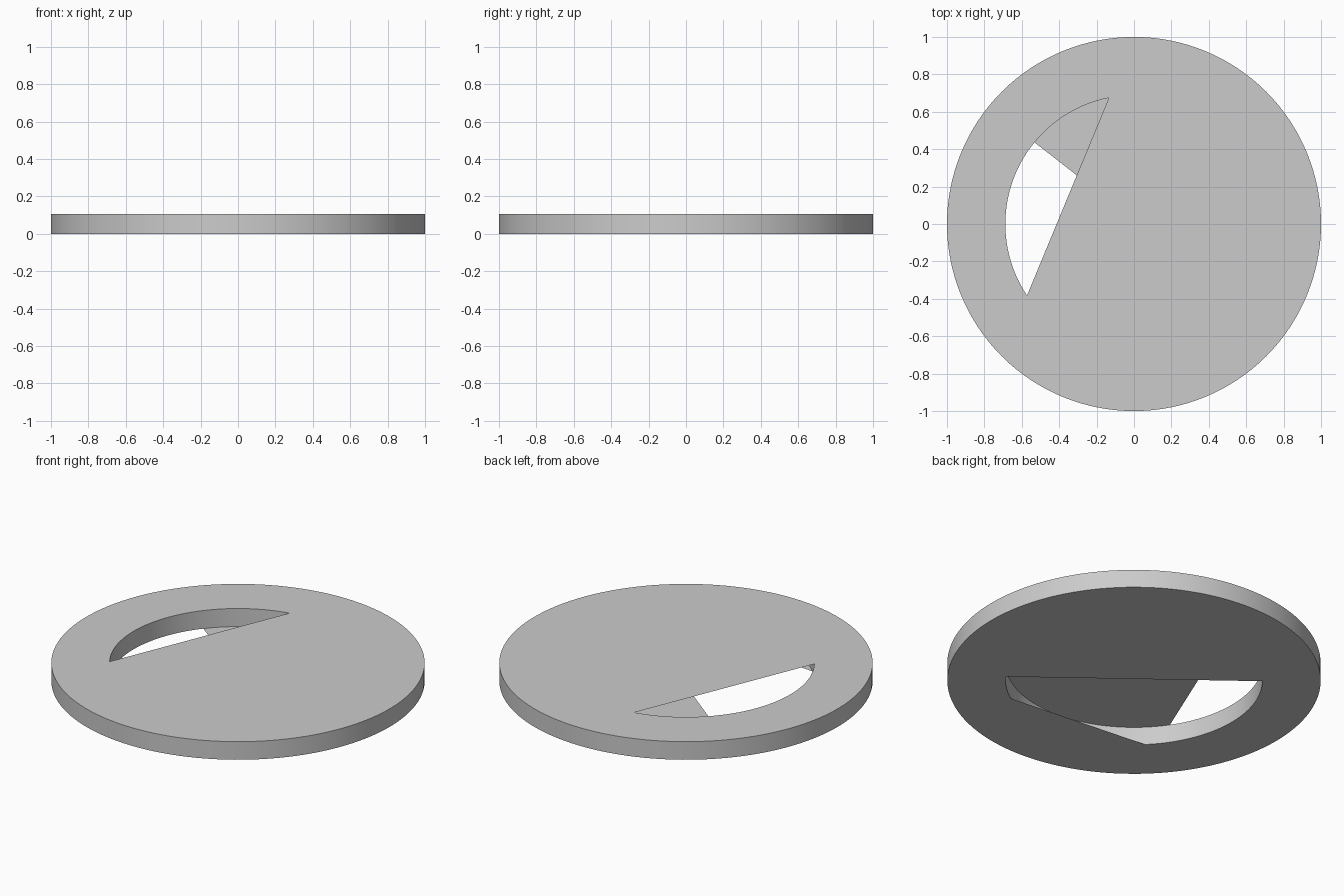
import bpy, bmesh, math

if "Cube" in bpy.data.objects:
    bpy.data.objects.remove(bpy.data.objects["Cube"])

N = 128            # sides of both circles
R_OUT, R_IN = 1.0, 0.688
H = 0.107

bm = bmesh.new()


def circle(r, z):
    return [bm.verts.new((r * math.cos(2 * math.pi * i / N),
                          r * math.sin(2 * math.pi * i / N), z)) for i in range(N)]


def band(a, b):
    # quads between two circles
    for i in range(N):
        j = (i + 1) % N
        bm.faces.new((a[i], a[j], b[j], b[i]))


def plate(ring, start, end, flip=False):
    # flat thin plate spanning the ring from one step to another
    verts = [ring[i % N] for i in range(start, end + 1)]
    bm.faces.new(verts[::-1] if flip else verts)


out_low, out_top = circle(R_OUT, 0), circle(R_OUT, H)
in_low, in_top = circle(R_IN, 0), circle(R_IN, H)

# ring body: outer wall, top rim, inner wall, bottom rim
band(out_low, out_top)
band(out_top, in_top)
band(in_top, in_low)
band(in_low, out_low)

# top plate leaves a segment-shaped opening on the left
plate(in_top, 76, 36 + N)

# bottom plates: half disc at the back right, small segment at the front
plate(in_low, 115, 50 + N, flip=True)
plate(in_low, 80, 108, flip=True)

# triangulate only the large plates for clean flat shading
bmesh.ops.triangulate(bm, faces=[f for f in bm.faces if len(f.verts) > 4])

mesh = bpy.data.meshes.new("slotted_disc")
bm.to_mesh(mesh)
bm.free()
disc = bpy.data.objects.new("slotted_disc", mesh)
bpy.context.collection.objects.link(disc)

# smooth round walls, sharp rims
bpy.context.view_layer.objects.active = disc
disc.select_set(True)
bpy.ops.object.shade_smooth_by_angle(angle=math.radians(30))
